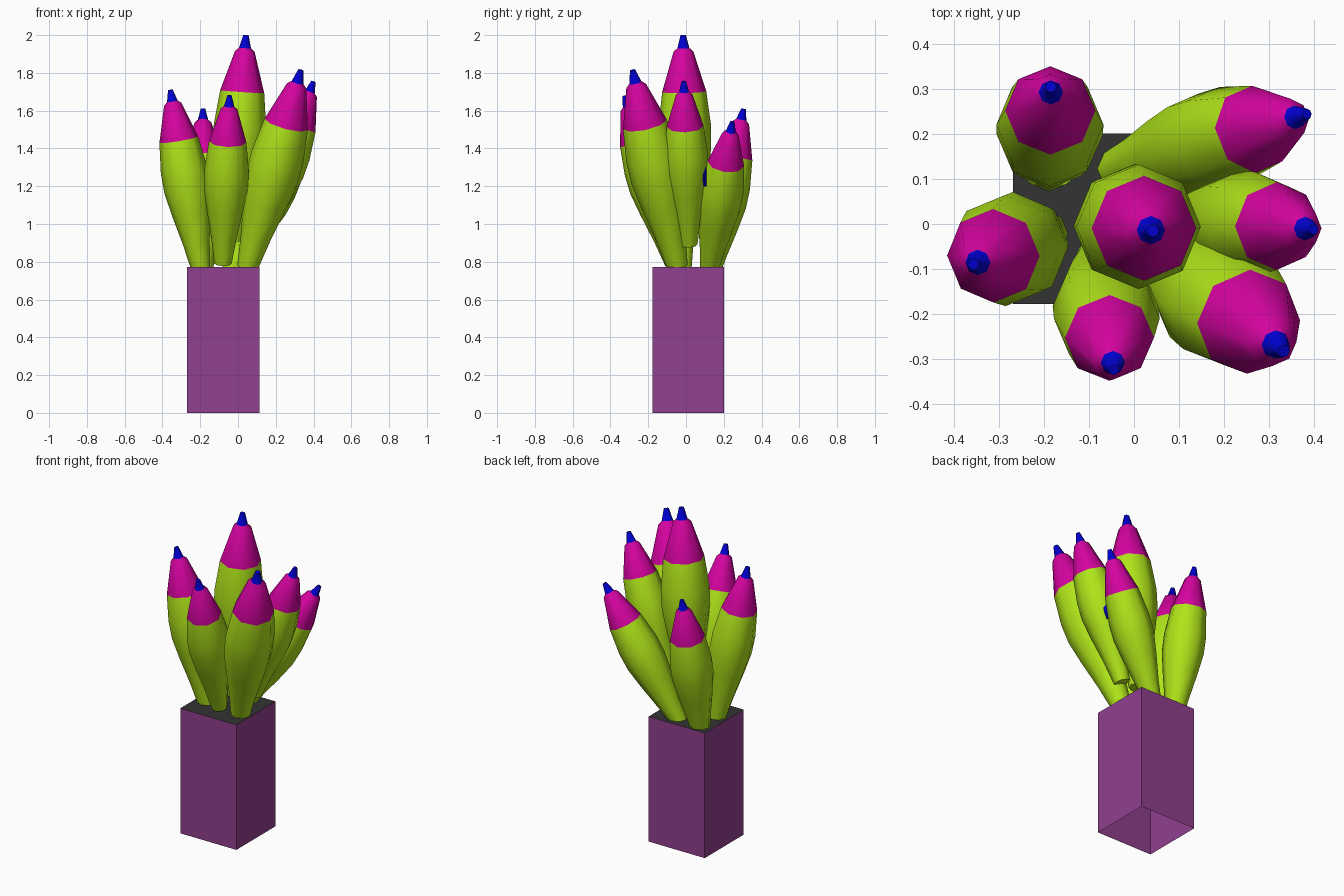
import bpy, bmesh, math
from mathutils import Vector

cube = bpy.data.objects.get("Cube")
if cube:
    bpy.data.objects.remove(cube)


def material(name, rgb):
    m = bpy.data.materials.new(name)
    m.use_nodes = True
    m.diffuse_color = (*rgb, 1)
    m.node_tree.nodes["Principled BSDF"].inputs["Base Color"].default_value = (*rgb, 1)
    return m


LIME = material("lime", (0.43, 0.78, 0.01))
MAGENTA = material("magenta", (0.66, 0.001, 0.35))
BLUE = material("blue", (0.0, 0.0, 0.62))
PURPLE = material("purple", (0.28, 0.05, 0.27))
DARK = material("dark grey", (0.033, 0.033, 0.033))


def finish(bm, name, mats):
    mesh = bpy.data.meshes.new(name)
    bm.to_mesh(mesh)
    bm.free()
    for m in mats:
        mesh.materials.append(m)
    obj = bpy.data.objects.new(name, mesh)
    bpy.context.collection.objects.link(obj)
    return obj


def box(size):
    bm = bmesh.new()
    bmesh.ops.create_cube(bm, size=1)
    bmesh.ops.scale(bm, vec=size, verts=bm.verts)
    bm.normal_update()
    return bm


# Square holder: open below, dark top
bm = box((0.383, 0.38, 0.772))
for f in list(bm.faces):
    if f.normal.z > 0.5:
        f.material_index = 1
    elif f.normal.z < -0.5:
        bm.faces.remove(f)
holder = finish(bm, "holder", [PURPLE, DARK])
holder.location = (-0.078, 0.012, 0.386)

# Pencil profile: (height, radius) as fractions of the pencil's length
PROFILE = [(0, 0.05), (0.15, 0.072), (0.32, 0.105), (0.45, 0.126), (0.56, 0.127),
           (0.725, 0.107), (0.92, 0.048), (0.937, 0.029), (1, 0.013)]
SIDES = 8


def pencil(name, base, tip):
    base, axis = Vector(base), Vector(tip) - Vector(base)
    turn = Vector((0, 0, 1)).rotation_difference(axis)
    bm = bmesh.new()
    rings = []
    for t, r in PROFILE:
        ring = []
        for i in range(SIDES):
            a = math.tau * i / SIDES
            p = Vector((r * math.cos(a), r * math.sin(a), t)) * axis.length
            ring.append(bm.verts.new(base + turn @ p))
        rings.append(ring)
    bm.faces.new(rings[0][::-1])
    for k in range(len(rings) - 1):
        lo, hi = rings[k], rings[k + 1]
        for i in range(SIDES):
            j = (i + 1) % SIDES
            f = bm.faces.new((lo[i], lo[j], hi[j], hi[i]))
            f.material_index = 0 if k < 5 else 1 if k < 7 else 2
    bm.faces.new(rings[-1]).material_index = 2
    obj = finish(bm, name, [LIME, MAGENTA, BLUE])
    bpy.ops.object.select_all(action="DESELECT")
    obj.select_set(True)
    bpy.context.view_layer.objects.active = obj
    bpy.ops.object.shade_smooth_by_angle(angle=math.radians(50))


# Bundle of pencils fanning out
pencil("center_pencil", (-0.03, 0.005, 0.91), (0.042, -0.015, 2.0))
pencil("right_pencil", (-0.195, -0.02, 0.75), (-0.358, -0.09, 1.71))
pencil("front_pencil", (-0.08, -0.065, 0.79), (-0.045, -0.325, 1.68))
pencil("front_left_pencil", (0.05, -0.045, 0.77), (0.333, -0.283, 1.815))
pencil("left_pencil", (0.1, 0.015, 0.89), (0.4, -0.012, 1.755))
pencil("back_left_pencil", (-0.045, 0.12, 0.74), (0.385, 0.245, 1.54))
pencil("back_pencil", (-0.19, 0.115, 0.69), (-0.185, 0.305, 1.61))

# Small blue plate on the side of the left pencil
patch = finish(box((0.04, 0.008, 0.16)), "blue_patch", [BLUE])
patch.location = (0.285, 0.095, 1.28)
patch.rotation_euler = (0, math.radians(18), math.radians(-30))
